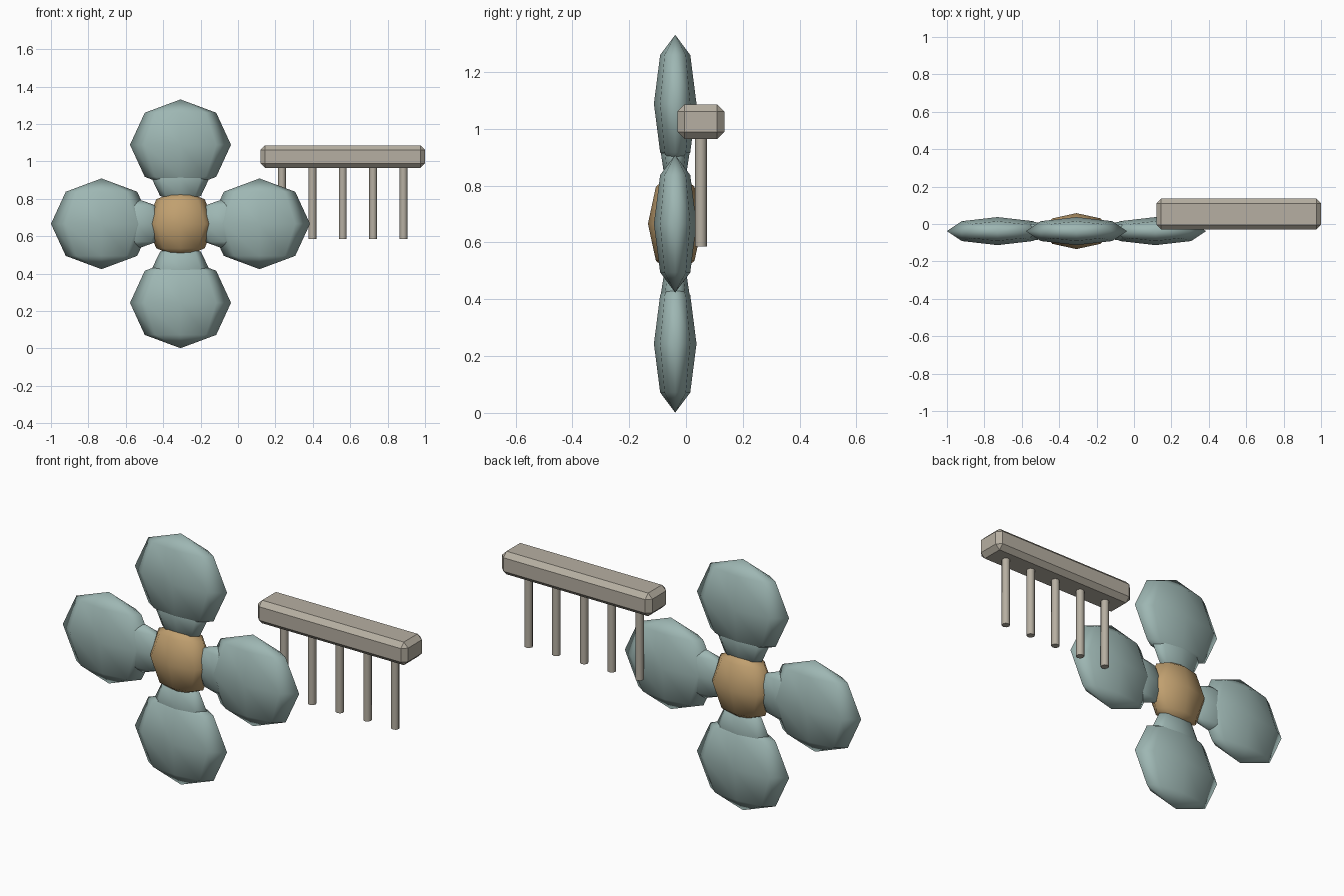
import bpy, math

if "Cube" in bpy.data.objects:
    bpy.data.objects.remove(bpy.data.objects["Cube"])

def material(name, rgb):
    m = bpy.data.materials.new(name)
    m.diffuse_color = (*rgb, 1)
    m.use_nodes = True
    m.node_tree.nodes["Principled BSDF"].inputs["Base Color"].default_value = m.diffuse_color
    return m

TEAL = material("soft teal", (0.34, 0.47, 0.45))
TAN = material("warm tan", (0.53, 0.35, 0.16))
STONE = material("pale stone", (0.47, 0.43, 0.36))

CX, CY, CZ = -0.3075, -0.038, 0.666   # flower centre

def finish(name, mat):
    ob = bpy.context.object
    ob.name = name
    ob.data.materials.append(mat)
    return ob

def lens(name, loc, size, mat):
    """Flattened low-poly sphere with smooth shading."""
    bpy.ops.mesh.primitive_uv_sphere_add(segments=8, ring_count=4, radius=1, location=loc)
    ob = finish(name, mat)
    ob.scale = size
    bpy.ops.object.transform_apply(location=False, rotation=False, scale=True)
    bpy.ops.object.shade_smooth()
    return ob

# Flower: centre with four petals, each on a short neck
lens("flower_centre", (CX, CY, CZ), (0.183, 0.096, 0.185), TAN)
for side, dx, dz in (("right", 1, 0), ("left", -1, 0), ("top", 0, 1), ("bottom", 0, -1)):
    lens("petal_" + side, (CX + dx * 0.4225, CY, CZ + dz * 0.4225), (0.27, 0.075, 0.2425), TEAL)
    lens("petal_neck_" + side, (CX + dx * 0.235, CY, CZ + dz * 0.245), (0.155, 0.05, 0.135), TEAL)

# Chamfered crossbar
bpy.ops.mesh.primitive_cube_add(size=1, location=(0.56, 0.0525, 1.025))
bar = finish("crossbar", STONE)
bar.scale = (0.88, 0.165, 0.122)
bpy.ops.object.transform_apply(location=False, rotation=False, scale=True)
bevel = bar.modifiers.new("chamfer", 'BEVEL')
bevel.width = 0.025
bevel.segments = 1

# Row of pegs hanging from the bar
for i in range(5):
    bpy.ops.mesh.primitive_cylinder_add(vertices=8, radius=0.021, depth=0.415,
                                        location=(0.56 + (i - 2) * 0.1625, 0.0525, 0.7925))
    finish(f"peg_{i + 1}", STONE)
    bpy.ops.object.shade_smooth_by_angle(angle=math.radians(60))
